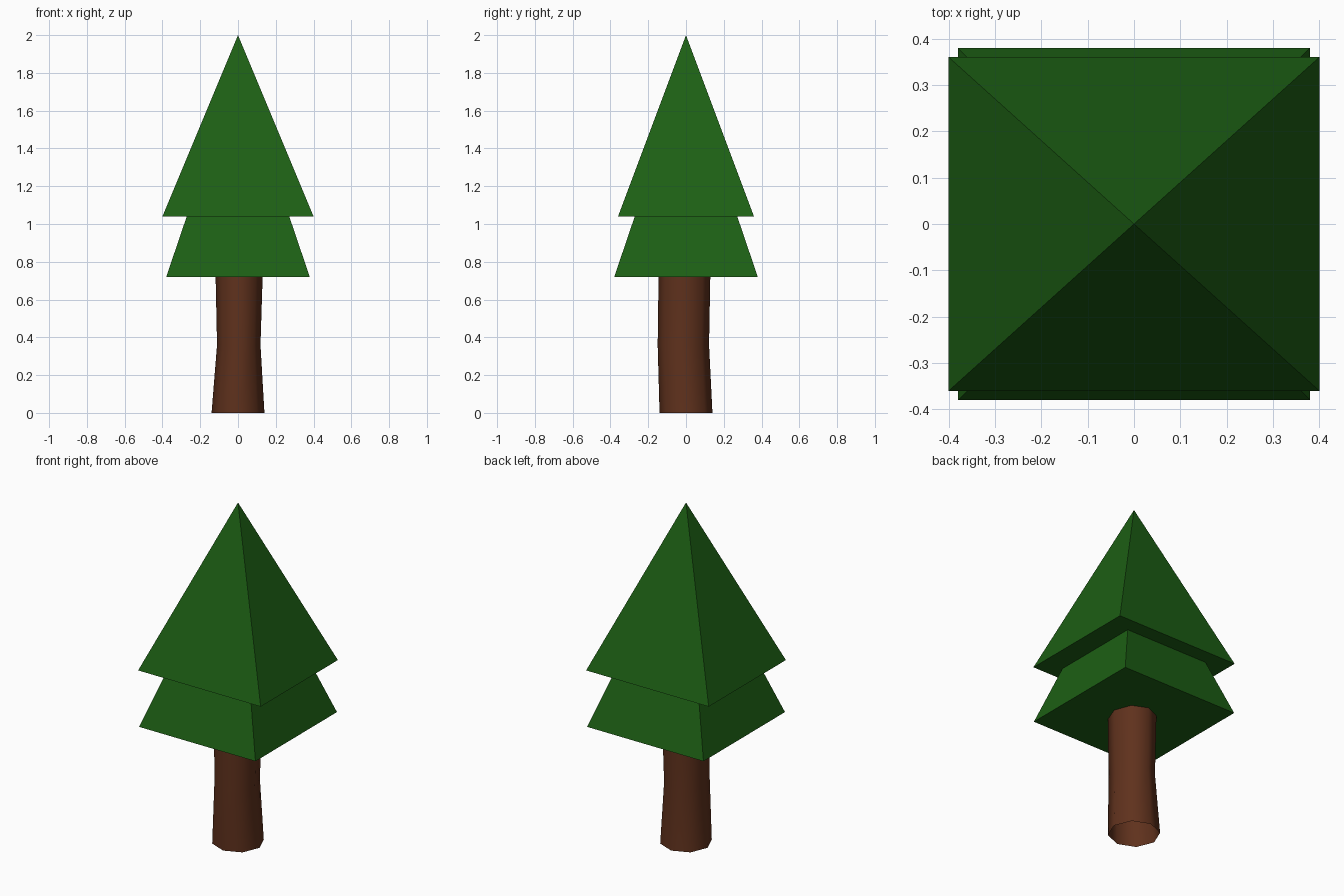
import bpy, bmesh, math
from mathutils import Matrix

if "Cube" in bpy.data.objects:
    bpy.data.objects.remove(bpy.data.objects["Cube"])


def material(name, rgb):
    mat = bpy.data.materials.new(name)
    mat.diffuse_color = (*rgb, 1.0)
    mat.use_nodes = True
    mat.node_tree.nodes["Principled BSDF"].inputs["Base Color"].default_value = mat.diffuse_color
    return mat


def finish(name, bm, mat):
    bmesh.ops.recalc_face_normals(bm, faces=bm.faces)
    mesh = bpy.data.meshes.new(name)
    bm.to_mesh(mesh)
    bm.free()
    mesh.materials.append(mat)
    obj = bpy.data.objects.new(name, mesh)
    bpy.context.collection.objects.link(obj)
    return obj


def pyramid(name, half_x, half_y, z0, z1, mat):
    bm = bmesh.new()
    shape = (Matrix.Translation((0, 0, (z0 + z1) / 2))
             @ Matrix.Diagonal((half_x, half_y, z1 - z0, 1))
             @ Matrix.Rotation(math.pi / 4, 4, 'Z'))
    bmesh.ops.create_cone(bm, cap_ends=True, segments=4, radius1=math.sqrt(2),
                          radius2=0, depth=1, matrix=shape)
    return finish(name, bm, mat)


green = material("needles", (0.012, 0.115, 0.007))
brown = material("bark", (0.115, 0.031, 0.012))

# Foliage tiers
pyramid("upper_foliage", 0.40, 0.36, 1.04, 2.0, green)
pyramid("lower_foliage", 0.38, 0.38, 0.72, 1.84, green)

# Slightly crooked eight-sided trunk, open at the ends: z, centre x/y, radius x/y
rings = [(0.0, 0.0, 0.0, 0.14, 0.14),
         (0.36, 0.004, -0.014, 0.115, 0.136),
         (0.74, 0.006, -0.008, 0.125, 0.137)]
bm = bmesh.new()
loops = []
for z, cx, cy, rx, ry in rings:
    angles = [i * math.tau / 8 for i in range(8)]
    loops.append([bm.verts.new((cx + rx * math.cos(a), cy + ry * math.sin(a), z))
                  for a in angles])
for low, high in zip(loops, loops[1:]):
    for i in range(8):
        j = (i + 1) % 8
        bm.faces.new((low[i], low[j], high[j], high[i])).smooth = True
finish("trunk", bm, brown)
